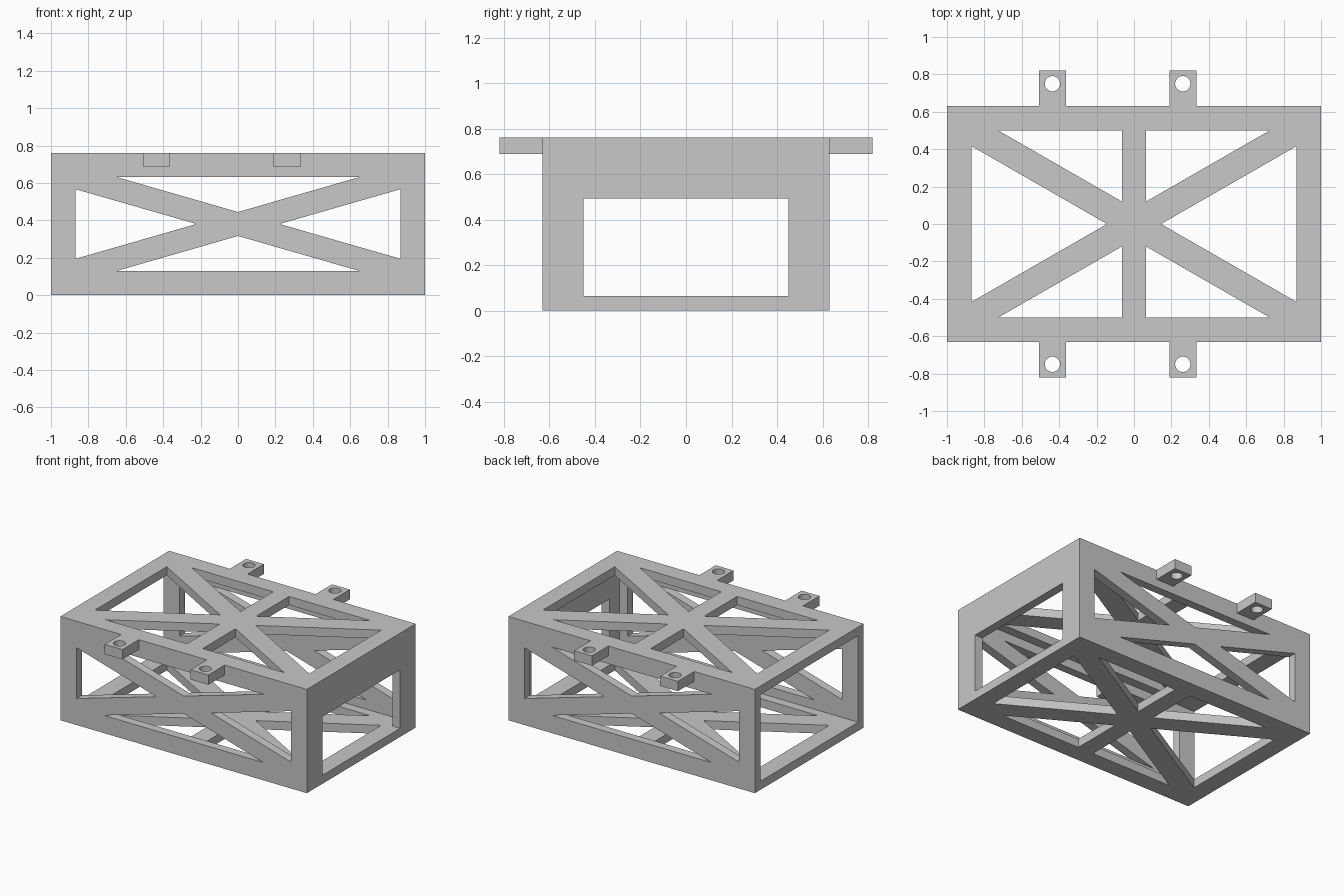
import bpy, bmesh

cube = bpy.data.objects.get("Cube")
if cube:
    bpy.data.objects.remove(cube, do_unlink=True)

W, D, H, T = 1.0, 0.63, 0.761, 0.063   # half width, half depth, height, wall
RIM = 0.13                             # border around each truss panel

grey = bpy.data.materials.new("plain grey")
grey.use_nodes = True
colour = (0.58, 0.58, 0.58, 1)
grey.diffuse_color = colour
grey.node_tree.nodes["Principled BSDF"].inputs["Base Color"].default_value = colour


def make_object(name, bm):
    bmesh.ops.recalc_face_normals(bm, faces=bm.faces)
    mesh = bpy.data.meshes.new(name)
    bm.to_mesh(mesh)
    bm.free()
    mesh.materials.append(grey)
    obj = bpy.data.objects.new(name, mesh)
    bpy.context.collection.objects.link(obj)
    return obj


def box(name, lo, hi):
    bm = bmesh.new()
    for v in bmesh.ops.create_cube(bm, size=1)["verts"]:
        v.co = [(a + b) / 2 + c * (b - a) for a, b, c in zip(lo, hi, v.co)]
    return make_object(name, bm)


def prisms(name, outlines, place):
    """Extrude each 2D outline right through the body."""
    bm = bmesh.new()
    for outline in outlines:
        near = [bm.verts.new(place(u, v, -1)) for u, v in outline]
        far = [bm.verts.new(place(u, v, 1)) for u, v in outline]
        bm.faces.new(near)
        bm.faces.new(far[::-1])
        for i in range(len(near)):
            j = (i + 1) % len(near)
            bm.faces.new((near[i], far[i], far[j], near[j]))
    return make_object(name, bm)


def truss_gaps(a, b, half, post):
    """Gaps left by two crossing braces and an optional centre post."""
    slope = b / a
    corner = (b - half) / slope
    gaps = []
    for s in (-1, 1):
        gaps.append([(s * a, b - half), (s * a, half - b), (s * half / slope, 0)])
        if post:
            for t in (-1, 1):
                gaps.append([(t * post, s * (half + post * slope)),
                             (t * post, s * b), (t * corner, s * b)])
        else:
            gaps.append([(-corner, s * b), (corner, s * b), (0, s * half)])
    return gaps


def cut(obj, cutter):
    cutter.hide_render = True
    mod = obj.modifiers.new("cut", "BOOLEAN")
    mod.operation = "DIFFERENCE"
    mod.solver = "EXACT"
    mod.object = cutter
    bpy.context.view_layer.objects.active = obj
    bpy.ops.object.modifier_apply(modifier=mod.name)
    bpy.data.objects.remove(cutter, do_unlink=True)


# Hollow body, open at one end
frame = box("truss_frame", (-W, -D, 0), (W, D, H))
cut(frame, box("cavity", (-W - 0.1, T - D, T), (W - T, D - T, H - T)))

# Window in the closed end
cut(frame, box("end_window", (W - 2 * T, -0.45, T), (W + 0.1, 0.45, 0.492)))

# Truss gaps through the top and bottom, then the front and back
cut(frame, prisms("deck_gaps", truss_gaps(W - RIM, D - RIM, 0.083, 0.064),
                  lambda u, v, w: (u, v, H / 2 + w)))
cut(frame, prisms("side_gaps", truss_gaps(W - RIM, H / 2 - RIM, 0.064, 0),
                  lambda u, v, w: (u, w, H / 2 + v)))

# Drilled mounting tabs on both long sides
for side, label in ((-1, "front"), (1, "back")):
    for x, hand in ((-0.436, "right"), (0.261, "left")):
        y0, y1 = sorted((side * D, side * 0.82))
        tab = box(f"{label}_{hand}_tab", (x - 0.072, y0, H - 0.072), (x + 0.072, y1, H))
        bm = bmesh.new()
        bmesh.ops.create_cone(bm, cap_ends=True, segments=32, radius1=0.041,
                              radius2=0.041, depth=0.4)
        bmesh.ops.translate(bm, verts=bm.verts, vec=(x, side * 0.75, H))
        cut(tab, make_object("bolt_hole", bm))
